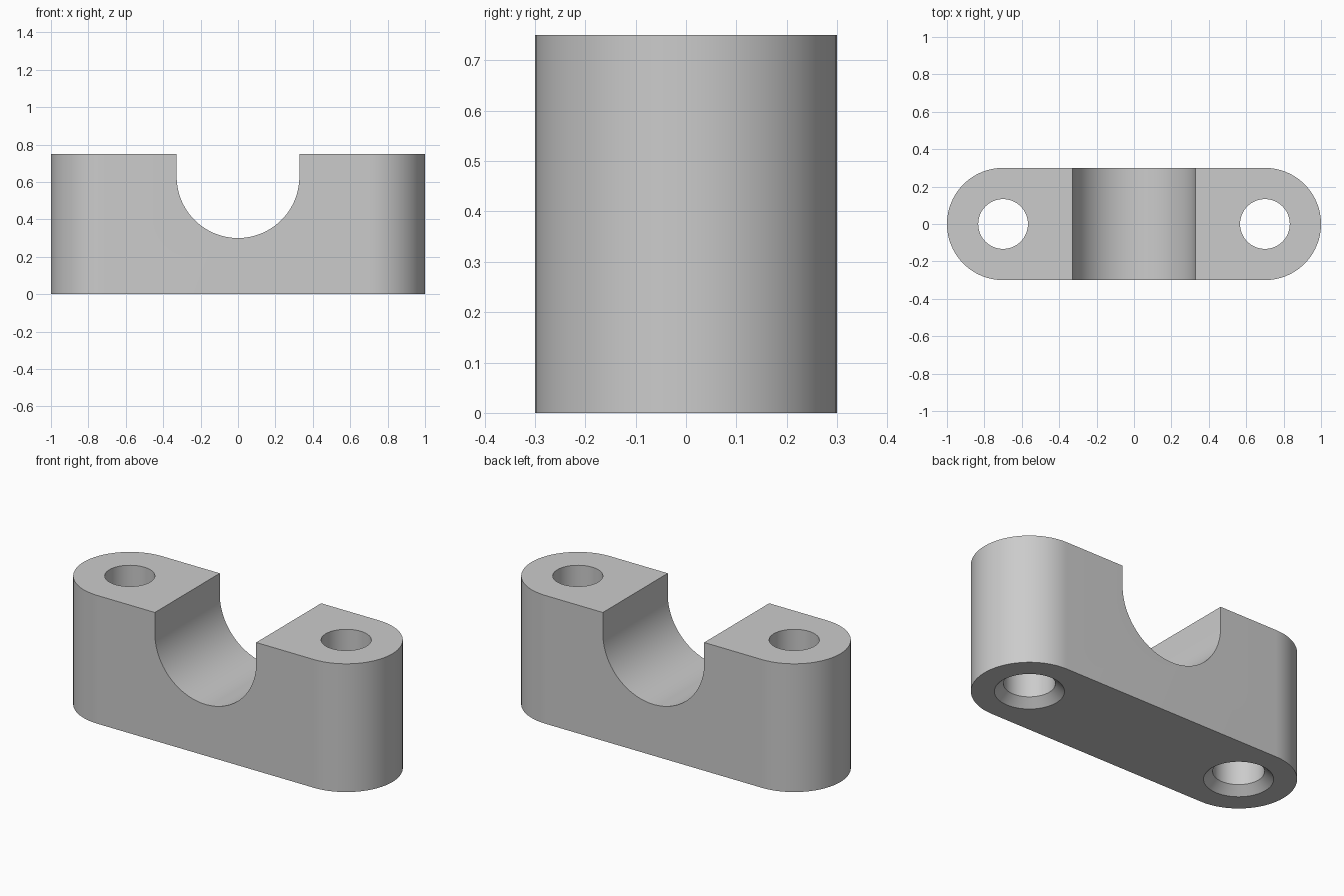
import bpy, bmesh, math

if "Cube" in bpy.data.objects:
    bpy.data.objects.remove(bpy.data.objects["Cube"])

HALF, R, H = 1.0, 0.30, 0.75        # half length, end radius, height
HOLE_X, HOLE_R = 0.70, 0.133        # bolt holes
SINK_R, SINK_D = 0.18, 0.045        # countersink under each hole
SLOT_R, SLOT_Z = 0.328, 0.628       # shaft saddle
N = 48


def arc(cx, cy, r, a0, a1, n=N):
    return [(cx + r * math.cos(math.radians(a0 + (a1 - a0) * i / n)),
             cy + r * math.sin(math.radians(a0 + (a1 - a0) * i / n))) for i in range(n + 1)]


def make_object(name, bm):
    bmesh.ops.recalc_face_normals(bm, faces=bm.faces)
    mesh = bpy.data.meshes.new(name)
    bm.to_mesh(mesh)
    bm.free()
    obj = bpy.data.objects.new(name, mesh)
    bpy.context.collection.objects.link(obj)
    return obj


def extrude(name, points, direction):
    bm = bmesh.new()
    face = bm.faces.new([bm.verts.new(p) for p in points])
    new = bmesh.ops.extrude_face_region(bm, geom=[face])["geom"]
    bmesh.ops.translate(bm, vec=direction, verts=[v for v in new if isinstance(v, bmesh.types.BMVert)])
    return make_object(name, bm)


def hole_cutter(name, x):
    # bore with a flared lower end, built as stacked rings
    bm = bmesh.new()
    flare = (SINK_R - HOLE_R) / SINK_D
    profile = [(SINK_R + flare * 0.05, -0.05), (HOLE_R, SINK_D), (HOLE_R, H + 0.1)]
    rings = [[bm.verts.new((px, py, z)) for px, py in arc(x, 0, r, 0, 360, 64)[:-1]]
             for r, z in profile]
    for low, high in zip(rings, rings[1:]):
        for i in range(64):
            j = (i + 1) % 64
            bm.faces.new((low[i], low[j], high[j], high[i]))
    bm.faces.new(rings[0])
    bm.faces.new(rings[-1])
    return make_object(name, bm)


# Rounded-end block
outline = arc(HALF - R, 0, R, -90, 90) + arc(R - HALF, 0, R, 90, 270)
block = extrude("saddle_block", [(x, y, 0) for x, y in outline], (0, 0, H))

# Cutters: U-shaped saddle and two countersunk bolt holes
saddle = arc(0, SLOT_Z, SLOT_R, 180, 360, 64) + [(SLOT_R, H + 0.2), (-SLOT_R, H + 0.2)]
cutters = [extrude("saddle_cutter", [(x, -0.5, z) for x, z in saddle], (0, 1, 0))]
cutters += [hole_cutter("hole_cutter", s * HOLE_X) for s in (-1, 1)]

bpy.context.view_layer.objects.active = block
block.select_set(True)
for cutter in cutters:
    cutter.hide_render = True
    mod = block.modifiers.new("cut", "BOOLEAN")
    mod.operation, mod.solver, mod.object = "DIFFERENCE", "EXACT", cutter
    bpy.ops.object.modifier_apply(modifier=mod.name)
    bpy.data.objects.remove(cutter)

# Plain grey finish, smooth curves with crisp edges
grey = bpy.data.materials.new("light_grey")
grey.diffuse_color = (0.6, 0.6, 0.6, 1)
grey.use_nodes = True
grey.node_tree.nodes["Principled BSDF"].inputs["Base Color"].default_value = grey.diffuse_color
block.data.materials.clear()
block.data.materials.append(grey)
bpy.ops.object.shade_smooth_by_angle(angle=math.radians(30))
